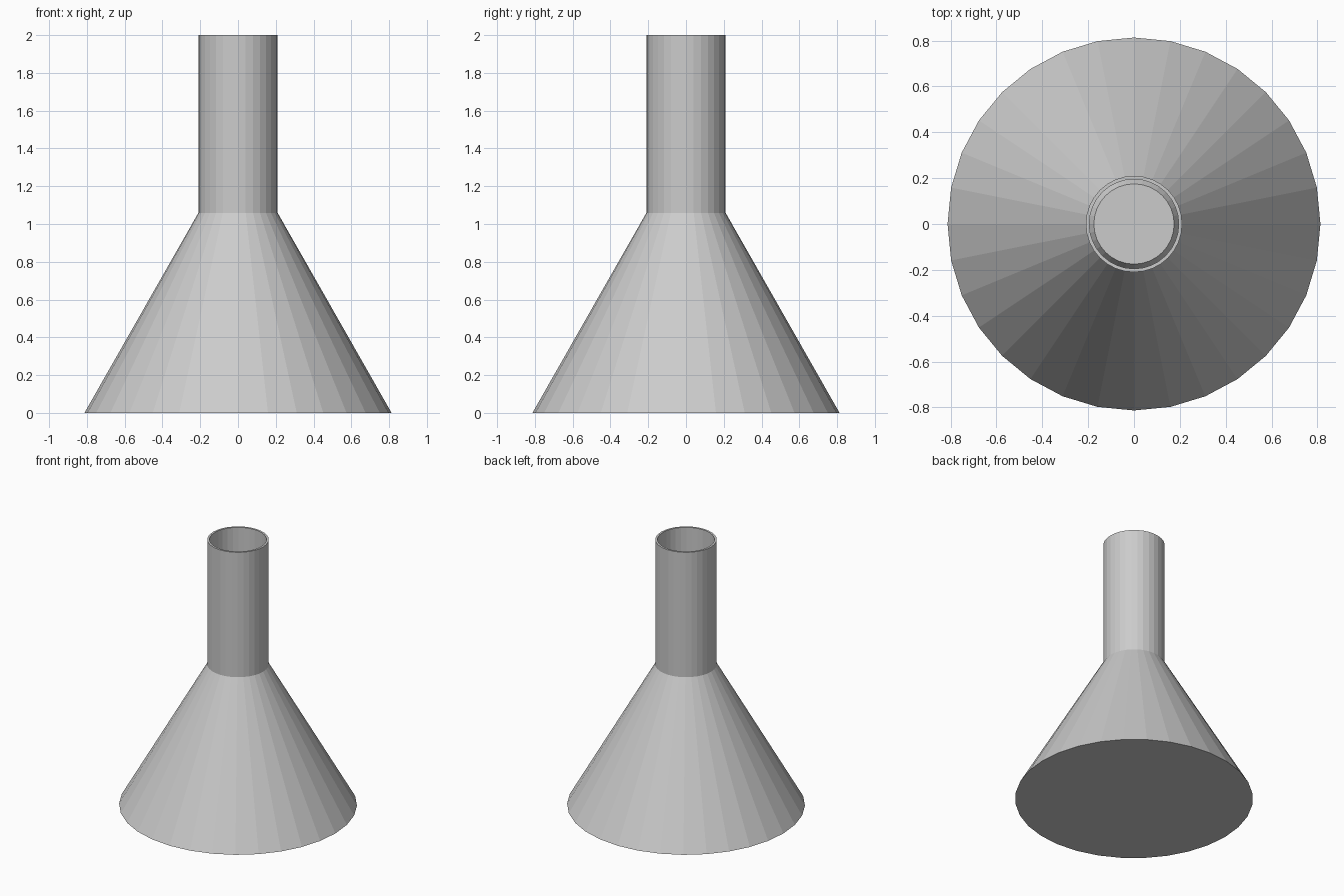
import bpy
import math

SIDES = 32

if "Cube" in bpy.data.objects:
    bpy.data.objects.remove(bpy.data.objects["Cube"], do_unlink=True)

# Single plain grey
grey = bpy.data.materials.new("plain_grey")
grey.use_nodes = True
colour = (0.6, 0.6, 0.6, 1)
grey.diffuse_color = colour
grey.node_tree.nodes["Principled BSDF"].inputs["Base Color"].default_value = colour


def lathe(name, profile, caps=False, closed=False):
    """Turn a (radius, height) profile around z with flat facets."""
    verts = [(r * math.sin(2 * math.pi * i / SIDES), r * math.cos(2 * math.pi * i / SIDES), z)
             for r, z in profile for i in range(SIDES)]
    rings = len(profile)
    faces = []
    for k in range(rings if closed else rings - 1):
        a, b = k * SIDES, (k + 1) % rings * SIDES
        for i in range(SIDES):
            j = (i + 1) % SIDES
            faces.append((a + j, a + i, b + i, b + j))
    if caps:
        faces.append(tuple(range(SIDES)))
        faces.append(tuple(reversed(range((rings - 1) * SIDES, rings * SIDES))))
    mesh = bpy.data.meshes.new(name)
    mesh.from_pydata(verts, [], faces)
    mesh.materials.append(grey)
    obj = bpy.data.objects.new(name, mesh)
    bpy.context.collection.objects.link(obj)
    return obj


# Solid cone with a flat top hidden inside the neck
lathe("cone_body", [(0.813, 0), (0.175, 1.12)], caps=True)

# Open thin-walled neck, its foot sunk into the cone
lathe("neck_tube", [(0.21, 1.0), (0.21, 2), (0.195, 2), (0.195, 1.0)], closed=True)
